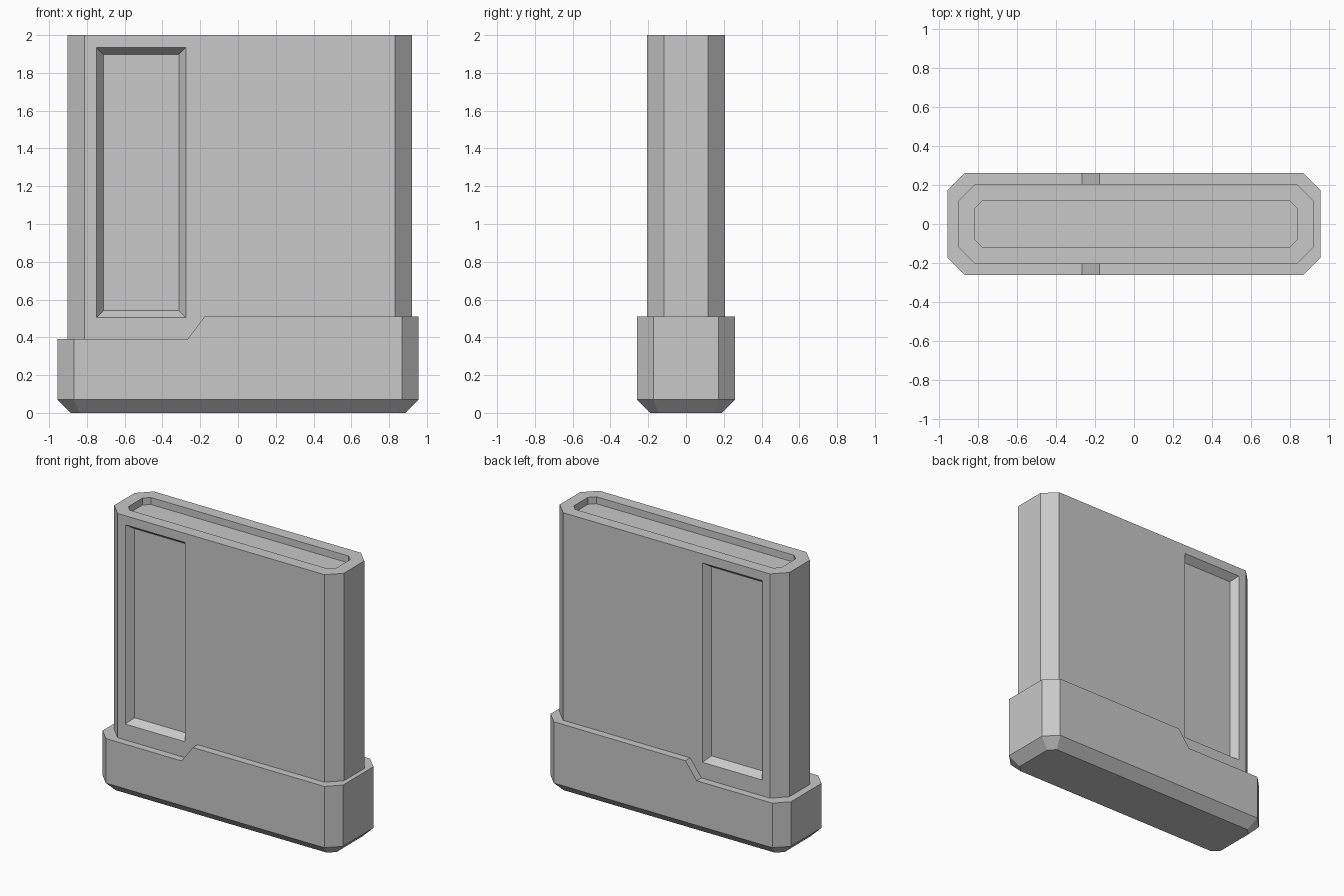
import bpy
import bmesh
import math

old = bpy.data.objects.get("Cube")
if old:
    bpy.data.objects.remove(old, do_unlink=True)

grey = bpy.data.materials.new("light_grey")
grey.use_nodes = True
colour = (0.58, 0.58, 0.58, 1.0)
grey.diffuse_color = colour
grey.node_tree.nodes["Principled BSDF"].inputs["Base Color"].default_value = colour


def octagon(bm, centre, half_x, half_y, cut, inset, z):
    """Ring of a rectangle with cut corners, offset inwards by inset."""
    cut -= inset * (2 - math.sqrt(2))
    hx, hy = half_x - inset, half_y - inset
    corner = [(hx, hy - cut), (hx - cut, hy)]
    points = corner + [(-x, y) for x, y in reversed(corner)]
    points += [(-x, -y) for x, y in points]
    return [bm.verts.new((centre + x, y, z)) for x, y in points]


def loft(bm, rings):
    """Join rings with quads and cap both ends."""
    for low, high in zip(rings, rings[1:]):
        for i in range(len(low)):
            j = (i + 1) % len(low)
            bm.faces.new((low[i], low[j], high[j], high[i]))
    bm.faces.new(list(reversed(rings[0])))
    bm.faces.new(rings[-1])
    bmesh.ops.recalc_face_normals(bm, faces=bm.faces[:])


def slice_faces(bm, faces, point, normal):
    geom = set(faces)
    for f in faces:
        geom.update(f.edges)
        geom.update(f.verts)
    bmesh.ops.bisect_plane(bm, geom=list(geom), dist=1e-5,
                           plane_co=point, plane_no=normal)


def finish(bm, name):
    mesh = bpy.data.meshes.new(name)
    bm.to_mesh(mesh)
    bm.free()
    mesh.materials.append(grey)
    obj = bpy.data.objects.new(name, mesh)
    bpy.context.collection.objects.link(obj)
    return obj


# Base shell: chamfered underside, with a lowered step at one end
STEP_LOW, STEP_HIGH = -0.267, -0.177
bm = bmesh.new()
loft(bm, [octagon(bm, 0, 0.955, 0.26, 0.087, inset, z)
          for inset, z in ((0.07, 0), (0, 0.07), (0, 0.51))])
for x in (STEP_LOW, STEP_HIGH):
    slice_faces(bm, bm.faces[:], (x, 0, 0), (1, 0, 0))
for v in bm.verts:
    if v.co.z > 0.5 and v.co.x < STEP_LOW + 0.01:
        v.co.z = 0.39
finish(bm, "base_shell")

# Main body: tall cut-corner block with a shallow pocket in its top
bm = bmesh.new()
loft(bm, [octagon(bm, 0.01, 0.912, 0.206, 0.09, inset, z)
          for inset, z in ((0, 0.3), (0, 2), (0.087, 2), (0.087, 1.95))])


def broad_faces():
    return [f for f in bm.faces
            if abs(f.normal.y) > 0.99 and abs(f.calc_center_median().y) > 0.2]


# Recessed panels with sloping borders on both broad sides
LEFT, RIGHT, BOTTOM, TOP = -0.75, -0.275, 0.504, 1.935
for x in (LEFT, RIGHT):
    slice_faces(bm, broad_faces(), (x, 0, 0), (1, 0, 0))
for z in (BOTTOM, TOP):
    strip = [f for f in broad_faces()
             if LEFT < f.calc_center_median().x < RIGHT]
    slice_faces(bm, strip, (0, 0, z), (0, 0, 1))
bm.normal_update()
panels = [f for f in broad_faces()
          if LEFT < f.calc_center_median().x < RIGHT
          and BOTTOM < f.calc_center_median().z < TOP]
bmesh.ops.inset_individual(bm, faces=panels, thickness=0.052, depth=-0.05)
finish(bm, "main_body")
